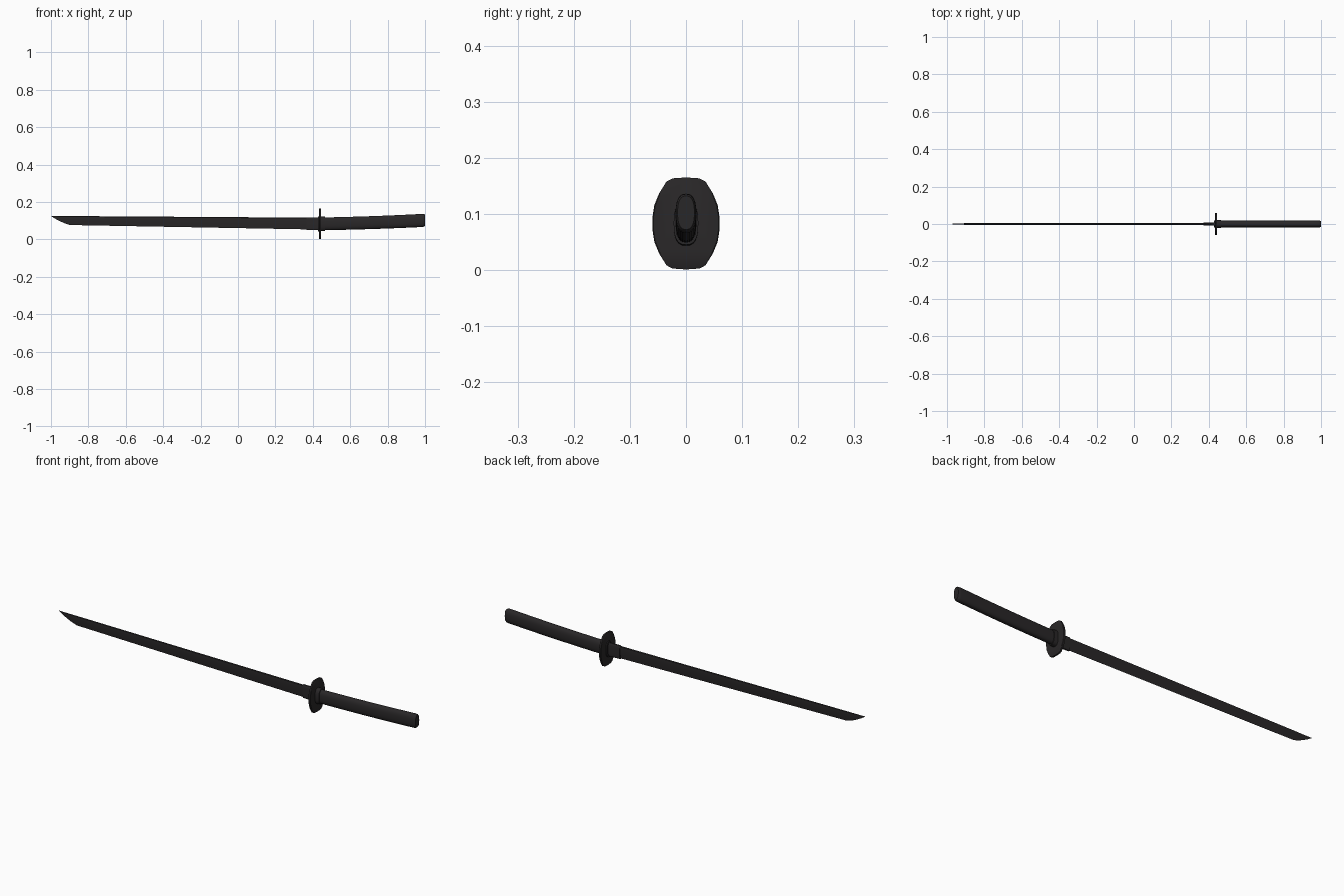
import bpy, bmesh, math

if "Cube" in bpy.data.objects:
    bpy.data.objects.remove(bpy.data.objects["Cube"])

dark = bpy.data.materials.new("dark_lacquer")
dark.diffuse_color = (0.022, 0.02, 0.021, 1)
dark.use_nodes = True
dark.node_tree.nodes["Principled BSDF"].inputs["Base Color"].default_value = dark.diffuse_color


def loft(name, rings, angle=35):
    """Skin a closed solid through rings of 3D points."""
    bm = bmesh.new()
    loops = [[bm.verts.new(p) for p in r] for r in rings]
    n = len(rings[0])
    for a, b in zip(loops, loops[1:]):
        for i in range(n):
            j = (i + 1) % n
            bm.faces.new((a[i], a[j], b[j], b[i]))
    bm.faces.new(loops[0])
    bm.faces.new(loops[-1])
    bmesh.ops.recalc_face_normals(bm, faces=bm.faces)
    me = bpy.data.meshes.new(name)
    bm.to_mesh(me)
    bm.free()
    me.materials.append(dark)
    ob = bpy.data.objects.new(name, me)
    bpy.context.collection.objects.link(ob)
    bpy.context.view_layer.objects.active = ob
    ob.select_set(True)
    bpy.ops.object.shade_smooth_by_angle(angle=math.radians(angle))
    ob.select_set(False)
    return ob


def oval(x, zc, hy, hz, power=2.6, n=24):
    """Superellipse ring in the YZ plane."""
    pts = []
    for i in range(n):
        t = 2 * math.pi * i / n
        c, s = math.cos(t), math.sin(t)
        pts.append((x, hy * math.copysign(abs(c) ** (2 / power), c),
                    zc + hz * math.copysign(abs(s) ** (2 / power), s)))
    return pts


def blade_ring(x, edge, spine, t):
    """Wedge section: peaked spine, ridge line, sharp lower edge."""
    h = spine - edge
    return [(x, 0, edge), (x, t, edge + h * 0.65), (x, t * 0.75, spine - h * 0.05),
            (x, 0, spine), (x, -t * 0.75, spine - h * 0.05), (x, -t, edge + h * 0.65)]


# Blade with a slight curve and an upswept point
rings = [blade_ring(-1.0, 0.1245, 0.125, 0.0004)]
for x, edge in ((-0.975, 0.109), (-0.95, 0.096), (-0.925, 0.085), (-0.898, 0.0765)):
    rings.append(blade_ring(x, edge, 0.1245, 0.0045 * (x + 1) / 0.102))
for i in range(1, 13):
    u = i / 12
    rings.append(blade_ring(-0.898 + 1.338 * u, 0.0765 - 0.0245 * u,
                            0.1245 - 0.009 * u, 0.0045 + 0.001 * u))
loft("blade", rings, 20)

# Collar at the blade root
loft("blade_collar", [oval(0.365, 0.084, 0.0065, 0.034, 4),
                      oval(0.437, 0.083, 0.0085, 0.034, 4)])

# Guard: bevelled oval plate with flattened ends
guard = []
for x, k in ((0.4335, 0.97), (0.435, 1), (0.443, 1), (0.4445, 0.97)):
    half = [(0.0, -1), (0.4, -0.98), (0.58, -0.91), (0.8, -0.65), (0.94, -0.4),
            (1, -0.12), (1, 0.12), (0.94, 0.4), (0.8, 0.65), (0.58, 0.91), (0.4, 0.98), (0.0, 1)]
    full = half + [(-y, z) for y, z in reversed(half[1:-1])]
    guard.append([(x, y * 0.06 * k, 0.083 + z * 0.082 * k) for y, z in full])
loft("guard", guard)

# Spacers either side of the guard
loft("front_spacer", [oval(0.428, 0.083, 0.019, 0.04), oval(0.436, 0.083, 0.019, 0.04)])
loft("rear_spacer", [oval(0.442, 0.083, 0.022, 0.04), oval(0.466, 0.083, 0.022, 0.038)])

# Handle, curving gently upward, with a rounded end
grip = []
for i in range(13):
    u = i / 12
    grip.append(oval(0.46 + 0.525 * u, 0.083 + 0.009 * u + 0.009 * u * u,
                     0.0185, 0.034 + 0.001 * u, 2.5))
grip.append(oval(0.995, 0.1015, 0.0178, 0.0335, 2.5))
grip.append(oval(1.0, 0.102, 0.015, 0.030, 2.5))
loft("handle", grip)
